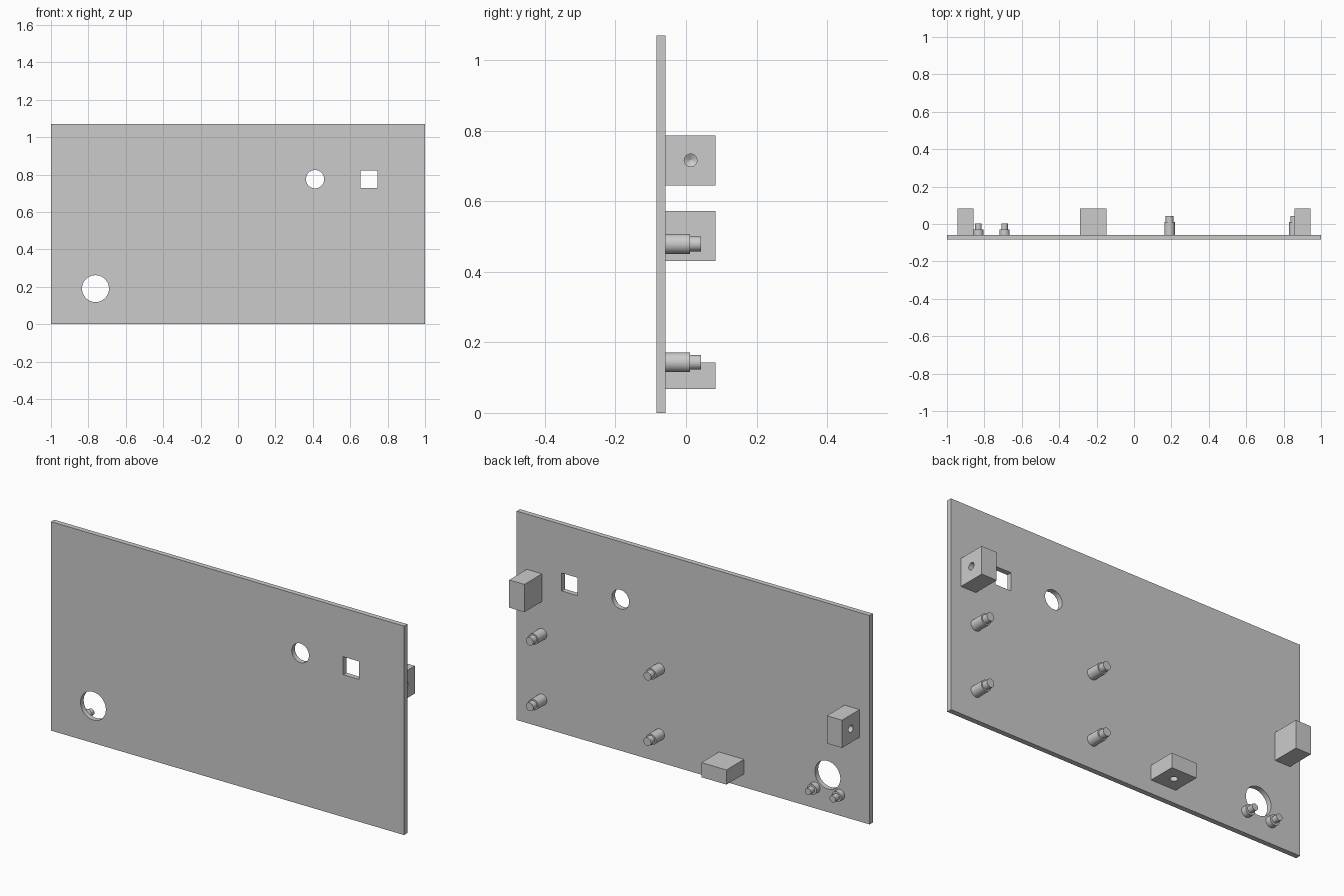
import bpy
from math import pi, radians
from mathutils import Vector

if "Cube" in bpy.data.objects:
    bpy.data.objects.remove(bpy.data.objects["Cube"])

grey = bpy.data.materials.new("plain grey")
grey.use_nodes = True
grey.diffuse_color = (0.6, 0.6, 0.6, 1)
grey.node_tree.nodes["Principled BSDF"].inputs["Base Color"].default_value = grey.diffuse_color

FRONT, BACK, REAR = -0.084, -0.058, 0.084   # plate front, plate back, block rear


def box(name, low, high):
    low, high = Vector(low), Vector(high)
    bpy.ops.mesh.primitive_cube_add(size=1, location=(low + high) / 2)
    ob = bpy.context.object
    ob.name = name
    ob.scale = high - low
    bpy.ops.object.transform_apply(location=False, rotation=False)
    ob.data.materials.append(grey)
    return ob


def turned(name, start, direction, profile):
    """Revolve (distance, radius) steps around an axis; radius 0 closes to a point."""
    bpy.ops.mesh.primitive_circle_add(vertices=2 + 1, radius=1)
    ob = bpy.context.object
    ob.name = name
    n = 40
    from math import cos, sin
    verts, faces = [], []
    for d, r in profile:
        verts += [(r * cos(2 * pi * i / n), r * sin(2 * pi * i / n), d) for i in range(n)]
    for k in range(len(profile) - 1):
        for i in range(n):
            j = (i + 1) % n
            faces.append((k * n + i, k * n + j, (k + 1) * n + j, (k + 1) * n + i))
    last = (len(profile) - 1) * n
    faces.append(tuple(reversed(range(n))))
    faces.append(tuple(range(last, last + n)))
    mesh = bpy.data.meshes.new(name)
    mesh.from_pydata(verts, [], faces)
    mesh.materials.append(grey)
    ob.data = mesh
    ob.location = start
    ob.rotation_euler = Vector(direction).to_track_quat("Z", "Y").to_euler()
    return ob


def smooth(ob):
    bpy.ops.object.select_all(action="DESELECT")
    ob.select_set(True)
    bpy.context.view_layer.objects.active = ob
    bpy.ops.object.shade_smooth_by_angle(angle=radians(30))


def cut(target, cutter):
    mod = target.modifiers.new("hole", "BOOLEAN")
    mod.operation, mod.solver, mod.object = "DIFFERENCE", "EXACT", cutter
    bpy.context.view_layer.objects.active = target
    bpy.ops.object.modifier_apply(modifier=mod.name)
    bpy.data.objects.remove(cutter)


# Panel with two round openings and one square opening
panel = box("panel", (-1, FRONT, 0), (1, BACK, 1.07))
for x, z, r in ((-0.762, 0.19, 0.072), (0.412, 0.775, 0.049)):
    cut(panel, turned("opening", (x, -0.2, z), (0, 1, 0), ((0, r), (0.3, r))))
cut(panel, box("opening", (0.655, -0.2, 0.729), (0.745, 0.1, 0.821)))
smooth(panel)

# Mounting blocks, each with a drilled blind hole in its outward face
blocks = (
    ("left_block", (0.857, 0.645), (0.943, 0.787), (1, 0, 0)),
    ("right_block", (-0.943, 0.431), (-0.857, 0.573), (-1, 0, 0)),
    ("bottom_block", (-0.288, 0.068), (-0.146, 0.143), (0, 0, -1)),
)
for name, (x0, z0), (x1, z1), out in blocks:
    block = box(name, (x0, BACK, z0), (x1, REAR, z1))
    out = Vector(out)
    half = block.dimensions.dot(out) / 2
    face = block.location + out * abs(half)
    cut(block, turned("drill", face + out * 0.02, -out,
                      ((0, 0.018), (0.07, 0.018), (0.08, 0.001))))
    smooth(block)

# Tall stepped standoffs in a rectangle
for x in (0.19, 0.857):
    for z in (0.1435, 0.479):
        smooth(turned("standoff", (x, BACK, z), (0, 1, 0),
                      ((0, 0.028), (0.07, 0.028), (0.07, 0.021), (0.1, 0.021))))

# Short stepped pegs below the large opening
for x in (-0.832, -0.692):
    smooth(turned("short_peg", (x, BACK, 0.108), (0, 1, 0),
                  ((0, 0.027), (0.029, 0.027), (0.029, 0.017), (0.06, 0.017))))
